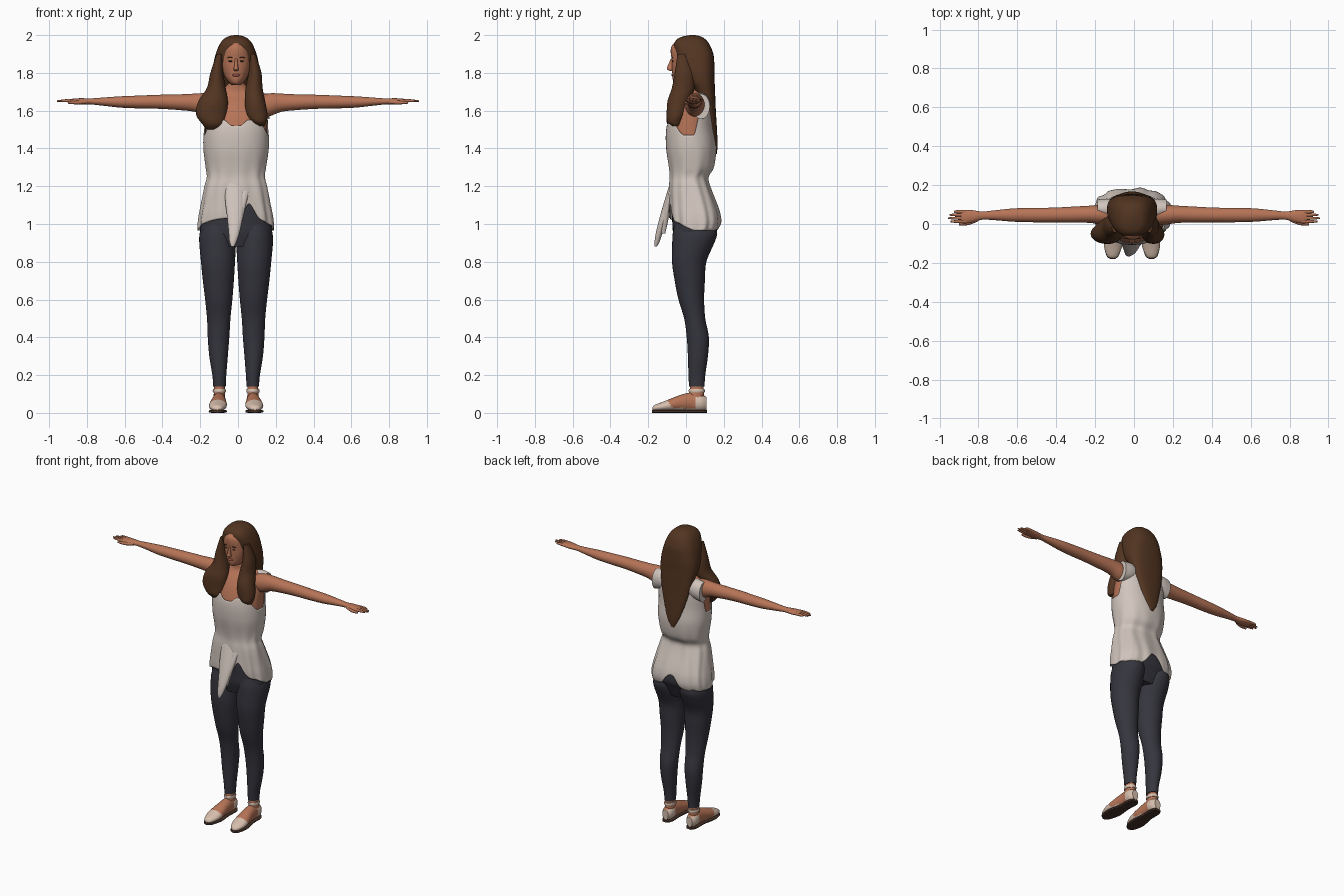
import bpy, bmesh, math
from mathutils import Vector

CX = -0.01  # body centre line


def material(name, r, g, b):
    m = bpy.data.materials.new(name)
    m.diffuse_color = (r, g, b, 1)
    return m


SKIN = material("skin", 0.47, 0.175, 0.095)
HAIR = material("brown_hair", 0.085, 0.035, 0.015)
CLOTH = material("cream_cloth", 0.64, 0.56, 0.51)
DENIM = material("dark_trousers", 0.036, 0.036, 0.048)
SHOE = material("shoe_leather", 0.68, 0.52, 0.42)
SOLE = material("dark_sole", 0.06, 0.03, 0.02)
LIPS = material("lips", 0.33, 0.09, 0.06)


def smooth_rows(rows, sub=5):
    """Catmull-Rom interpolation through rows of numbers."""
    rows = [Vector(r) for r in rows]
    out = []
    for i in range(len(rows) - 1):
        a, b, c, d = rows[max(i - 1, 0)], rows[i], rows[i + 1], rows[min(i + 2, len(rows) - 1)]
        for k in range(sub):
            t = k / sub
            out.append(0.5 * (2 * b + (c - a) * t + (2 * a - 5 * b + 4 * c - d) * t * t
                              + (3 * b - a - 3 * c + d) * t ** 3))
    return out + [rows[-1]]


def oval(a, n):
    """Point on a unit superellipse; angle 0 faces the front (-y)."""
    s, c = math.sin(a), math.cos(a)
    return math.copysign(abs(s) ** (2 / n), s), -math.copysign(abs(c) ** (2 / n), c)


def finish(name, bm, mats, rule=None):
    bmesh.ops.recalc_face_normals(bm, faces=bm.faces)
    for f in bm.faces:
        if rule:
            f.material_index = rule(f.calc_center_median())
    me = bpy.data.meshes.new(name)
    bm.to_mesh(me)
    bm.free()
    for m in mats:
        me.materials.append(m)
    ob = bpy.data.objects.new(name, me)
    bpy.context.collection.objects.link(ob)
    bpy.context.view_layer.objects.active = ob
    ob.select_set(True)
    bpy.ops.object.shade_smooth_by_angle(angle=math.radians(50))
    ob.select_set(False)
    return ob


def loft(name, rings, mats, axis="z", n=2.0, seg=32, sub=5, rule=None):
    """Rings are (t, u, v, ru, rv): position along the axis, centre, radii."""
    place = {"z": lambda t, u, v: (u, v, t), "x": lambda t, u, v: (t, u, v),
             "y": lambda t, u, v: (u, t, v)}[axis]
    bm, loops = bmesh.new(), []
    for t, u, v, ru, rv in smooth_rows(rings, sub):
        ru, rv = max(ru, 0.001), max(rv, 0.001)
        pts = [oval(math.tau * k / seg, n) for k in range(seg)]
        loops.append([bm.verts.new(place(t, u + ru * p, v + rv * q)) for p, q in pts])
    for a, b in zip(loops, loops[1:]):
        for k in range(seg):
            j = (k + 1) % seg
            bm.faces.new((a[k], a[j], b[j], b[k]))
    bm.faces.new(loops[0])
    bm.faces.new(loops[-1])
    return finish(name, bm, mats, rule)


def upright(rows, cx=CX):
    """Turn (z, half width, front y, back y) into loft rings."""
    return [(z, cx, (f + b) / 2, rx, (b - f) / 2) for z, rx, f, b in rows]


def blob(name, loc, size, mat):
    bm = bmesh.new()
    bmesh.ops.create_uvsphere(bm, u_segments=16, v_segments=10, radius=1)
    for v in bm.verts:
        v.co = Vector((v.co.x * size[0], v.co.y * size[1], v.co.z * size[2])) + Vector(loc)
    return finish(name, bm, [mat])


# Torso outline shared by the skin and the blouse
TORSO = [(0.95, .197, -.075, .16), (1.0, .196, -.08, .178), (1.05, .19, -.085, .175),
         (1.1, .18, -.085, .16), (1.2, .16, -.083, .122), (1.25, .148, -.08, .112),
         (1.3, .155, -.085, .142), (1.4, .168, -.1, .155), (1.5, .168, -.1, .145),
         (1.58, .168, -.078, .14), (1.64, .162, -.045, .132), (1.68, .135, -.01, .125),
         (1.705, .085, .0, .11), (1.74, .055, .0, .1), (1.82, .05, .0, .095)]
loft("torso_and_neck", [(z, c, y, rx * .98, ry * .98) for z, c, y, rx, ry in upright(TORSO[5:])], [SKIN], n=2.2)

# Blouse: the outline wrapped between a shaped hem and a shaped neckline
fine = smooth_rows(TORSO, 10)


def outline(z):
    for a, b in zip(fine, fine[1:]):
        if z <= b[0]:
            return a.lerp(b, max(0, (z - a[0]) / (b[0] - a[0])))
    return fine[-1]


def step(a, b, x):
    t = min(1, max(0, (x - a) / (b - a)))
    return t * t * (3 - 2 * t)


def blouse():
    seg, rows = 120, 50
    bm, loops = bmesh.new(), []
    for r in range(rows + 1):
        loop = []
        for k in range(seg):
            a = math.tau * k / seg
            c, x = math.cos(a), 0.2 * math.sin(a)
            if c > 0:
                hem = .965 + .065 * c + .08 * math.exp(-((x - .06) / .035) ** 2)
            else:
                hem = .965 + .085 * math.exp(-(x / .04) ** 2)
            top = 1.47 + .06 * step(.2, .75, c) + .02 * step(.7, .9, c) - .03 * step(.95, 1, c) \
                + .215 * step(.1, .5, -c)
            z = hem + (top - hem) * r / rows
            _, rx, f, b = outline(z)
            fold = .003 * math.sin(11 * a) * step(1.45, 1.15, z) + .002 * math.sin(17 * a + 1) * step(1.2, 1.0, z)
            p, q = oval(a, 2.2 + .3 * step(1.3, 1.15, z))
            e = .005 + fold
            loop.append(bm.verts.new((CX + (rx + e) * p, (f + b) / 2 + ((b - f) / 2 + e) * q, z)))
        loops.append(loop)
    for a, b in zip(loops, loops[1:]):
        for k in range(seg):
            j = (k + 1) % seg
            bm.faces.new((a[k], a[j], b[j], b[k]))
    ob = finish("blouse", bm, [CLOTH])
    mod = ob.modifiers.new("thickness", "SOLIDIFY")
    mod.thickness, mod.offset = .004, -1


blouse()

# Hanging front folds of the blouse
loft("front_drape", [(1.22, -.02, -.07, .045, .014), (1.13, -.018, -.092, .05, .02),
                     (1.04, -.016, -.118, .042, .02), (.96, -.02, -.14, .03, .018),
                     (.91, -.026, -.152, .02, .014), (.88, -.028, -.16, .008, .006)], [CLOTH])
loft("side_drape", [(1.2, .035, -.07, .03, .012), (1.1, .02, -.095, .022, .016),
                    (1.02, .008, -.112, .016, .018), (.95, .0, -.12, .006, .01)], [CLOTH])

# Hips
loft("hips", upright([(.88, .12, -.05, .12), (.95, .186, -.068, .15), (1.0, .188, -.072, .17),
                      (1.08, .176, -.076, .16), (1.16, .158, -.07, .13)]), [DENIM], n=2.5)


def foot_rule(p):
    toe = p.y < -.075 + (p.z - .03) * -.6
    heel = p.y > .05 and p.z < .085
    return 1 if toe or heel or p.z < .025 else 0


for s, side in ((-1, "right"), (1, "left")):
    X = lambda d: CX + s * d
    # Trouser leg
    leg = [(.14, .088, .033, .016, .098), (.2, .089, .037, .013, .102), (.3, .093, .049, .01, .116),
           (.4, .093, .057, .004, .121), (.5, .092, .062, -.01, .102), (.6, .092, .072, -.04, .096),
           (.7, .094, .082, -.06, .1), (.8, .096, .09, -.074, .108), (.9, .098, .097, -.073, .15),
           (.95, .098, .095, -.07, .165), (1.0, .092, .088, -.06, .155)]
    loft(side + "_trouser_leg", [(z, X(c), (f + b) / 2, r, (b - f) / 2) for z, c, r, f, b in leg], [DENIM])
    # Ankle, strap, foot and sole
    loft(side + "_ankle", [(.04, X(.09), .045, .034, .05), (.09, X(.089), .055, .03, .04),
                           (.16, X(.088), .057, .028, .034)], [SKIN])
    loft(side + "_ankle_strap", [(.107, X(.089), .057, .033, .041), (.116, X(.089), .057, .035, .043),
                                 (.126, X(.089), .057, .033, .041)], [SHOE])
    loft(side + "_foot", [(-.178, X(.1), .022, .01, .006), (-.165, X(.1), .026, .028, .016),
                          (-.12, X(.098), .034, .045, .026), (-.07, X(.095), .044, .046, .036),
                          (-.02, X(.092), .053, .04, .045), (.03, X(.09), .058, .036, .05),
                          (.08, X(.09), .054, .036, .045), (.108, X(.09), .05, .022, .034)],
         [SKIN, SHOE], axis="y", sub=8, rule=foot_rule)
    loft(side + "_sole", [(-.18, X(.1), .008, .012, .008), (-.16, X(.1), .008, .033, .008),
                          (-.09, X(.097), .008, .048, .008), (.0, X(.092), .008, .036, .008),
                          (.08, X(.09), .008, .036, .008), (.11, X(.09), .008, .02, .008)],
         [SOLE], axis="y", n=4)
    # Arm with palm, fingers and thumb
    arm = [(.1, .045, 1.62, .05, .058), (.17, .048, 1.632, .05, .06), (.23, .05, 1.642, .044, .048),
           (.32, .048, 1.645, .041, .041), (.42, .046, 1.647, .038, .037), (.52, .046, 1.646, .037, .034),
           (.62, .046, 1.646, .034, .03), (.72, .045, 1.648, .025, .021), (.78, .043, 1.649, .021, .016),
           (.83, .04, 1.65, .031, .016), (.87, .038, 1.651, .035, .013), (.89, .038, 1.651, .032, .009)]
    loft(side + "_arm", [(s * x, *r) for x, *r in arm], [SKIN], axis="x")
    for i, (y, tip) in enumerate(((.063, .925), (.047, .95), (.03, .957), (.013, .943))):
        loft(f"{side}_finger_{i + 1}", [(s * .86, y, 1.651, .009, .009), (s * .91, y, 1.653, .008, .008),
                                        (s * tip, y, 1.651, .004, .004)], [SKIN], axis="x", seg=12)
    loft(side + "_thumb", [(s * .8, .025, 1.646, .01, .01), (s * .85, .006, 1.643, .011, .01),
                           (s * .9, -.001, 1.643, .006, .006)], [SKIN], axis="x", seg=12)
    # Shoulder of the blouse
    loft(side + "_blouse_shoulder", [(X(.08), .075, 1.635, .05, .055), (X(.13), .078, 1.63, .052, .064),
                                     (X(.178), .08, 1.622, .046, .066)], [CLOTH], axis="x")
    # Eye and eyebrow
    blob(side + "_eye", (X(.03), -.071, 1.862), (.012, .004, .004), SOLE)
    blob(side + "_eyebrow", (X(.031), -.073, 1.881), (.016, .004, .0025), HAIR)

# Head, nose and lips
loft("head", upright([(1.735, .02, -.045, .05), (1.745, .034, -.062, .06), (1.765, .05, -.07, .07),
                      (1.79, .064, -.072, .08), (1.83, .076, -.075, .09), (1.87, .08, -.076, .09),
                      (1.91, .075, -.081, .09), (1.94, .06, -.077, .08), (1.965, .03, -.055, .05)]), [SKIN])
loft("nose", [(1.81, CX, -.075, .01, .01), (1.82, CX, -.083, .014, .018), (1.835, CX, -.08, .01, .018),
              (1.875, CX, -.072, .006, .008)], [SKIN], seg=16)
blob("lips", (CX, -.071, 1.788), (.021, .007, .0075), LIPS)

# Hair: crown flowing into a tapered length down the back
loft("long_hair", upright([(2.0, .01, .02, .05), (1.994, .038, -.012, .075), (1.98, .064, -.045, .1),
                           (1.95, .088, -.064, .125), (1.9, .108, -.058, .145), (1.85, .12, -.038, .15),
                           (1.8, .128, -.015, .152), (1.75, .128, .01, .152), (1.7, .118, .045, .154),
                           (1.6, .1, .08, .158), (1.5, .072, .1, .164), (1.42, .045, .12, .167),
                           (1.37, .012, .135, .163)]), [HAIR], n=2.6)
# Front locks over the shoulders
loft("right_front_lock", [(1.9, -.098, -.02, .015, .025), (1.8, -.112, -.01, .034, .05),
                          (1.72, -.115, -.015, .05, .06), (1.65, -.132, -.04, .078, .058),
                          (1.58, -.14, -.052, .082, .05), (1.53, -.13, -.06, .06, .04),
                          (1.5, -.125, -.055, .04, .02)], [HAIR])
loft("left_front_lock", [(1.9, .078, -.02, .015, .025), (1.8, .09, -.01, .034, .05),
                         (1.72, .085, -.015, .045, .06), (1.65, .09, -.04, .054, .058),
                         (1.58, .1, -.052, .056, .05), (1.54, .112, -.06, .038, .038),
                         (1.52, .122, -.055, .018, .018)], [HAIR])
